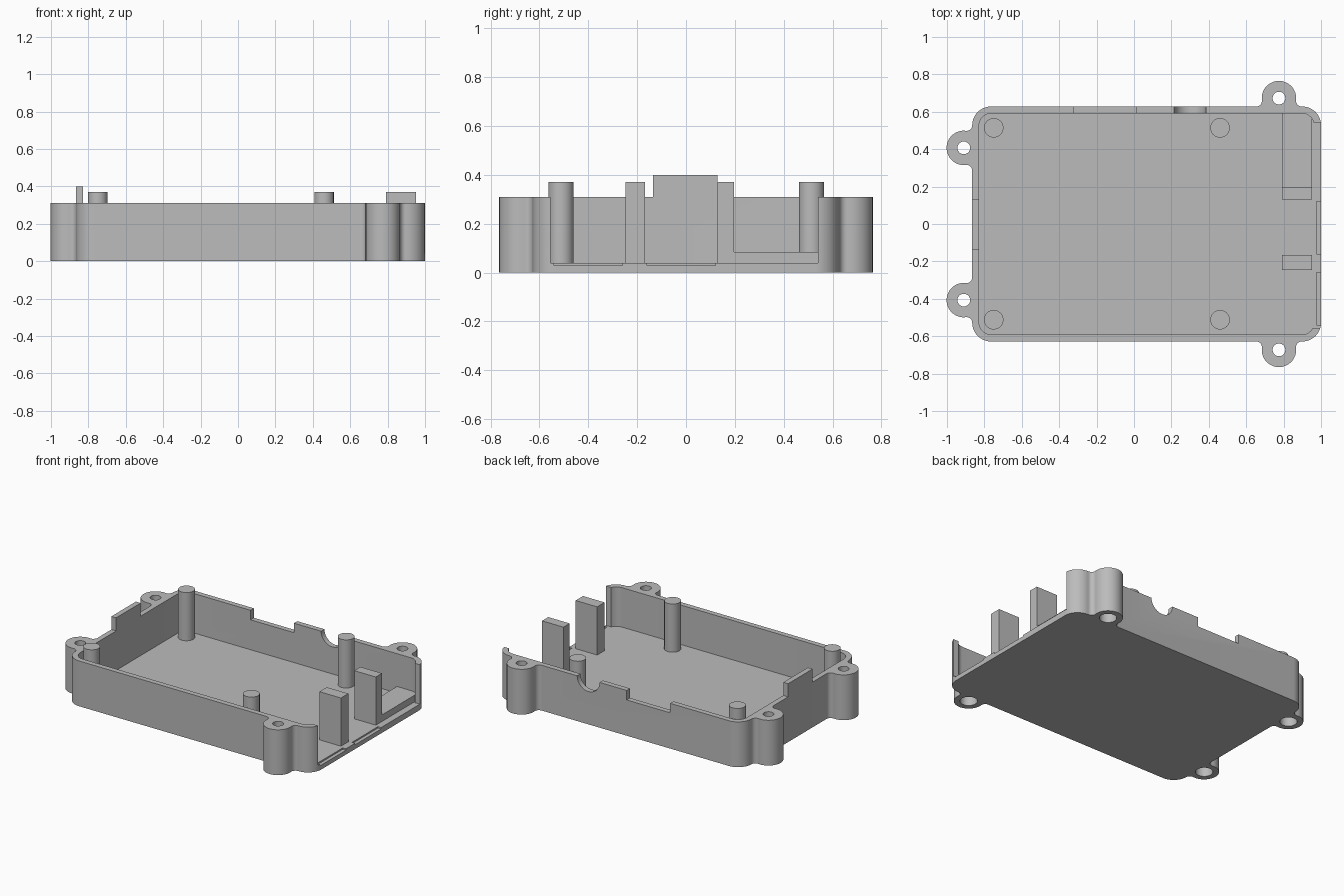
import bpy
import bmesh
from math import atan2, cos, sin, sqrt, pi, radians
from mathutils import Vector

cube = bpy.data.objects.get("Cube")
if cube:
    bpy.data.objects.remove(cube, do_unlink=True)

grey = bpy.data.materials.new("grey plastic")
grey.use_nodes = True
colour = (0.5, 0.5, 0.5, 1)
grey.diffuse_color = colour
grey.node_tree.nodes["Principled BSDF"].inputs["Base Color"].default_value = colour

# Main dimensions
X0, X1, Y = -0.865, 1.0, 0.628
FLOOR, RIM, PILLAR = 0.04, 0.31, 0.37
WALL = 0.036
LUG_R, LUG_OUT, FILLET = 0.092, 0.045, 0.03


def arc(cx, cy, r, a0, a1, n=12):
    return [Vector((cx + r * cos(a0 + (a1 - a0) * i / n),
                    cy + r * sin(a0 + (a1 - a0) * i / n))) for i in range(n + 1)]


def prism(name, points, z0, z1):
    """Extrude a closed outline from z0 to z1."""
    bm = bmesh.new()
    face = bm.faces.new([bm.verts.new((p.x, p.y, z0)) for p in points])
    top = bmesh.ops.extrude_face_region(bm, geom=[face])["geom"]
    verts = [g for g in top if isinstance(g, bmesh.types.BMVert)]
    bmesh.ops.translate(bm, verts=verts, vec=(0, 0, z1 - z0))
    bmesh.ops.recalc_face_normals(bm, faces=bm.faces)
    mesh = bpy.data.meshes.new(name)
    bm.to_mesh(mesh)
    bm.free()
    mesh.materials.append(grey)
    obj = bpy.data.objects.new(name, mesh)
    bpy.context.collection.objects.link(obj)
    return obj


def block(name, x0, x1, y0, y1, z0, z1):
    corners = [Vector(c) for c in ((x0, y0), (x1, y0), (x1, y1), (x0, y1))]
    return prism(name, corners, z0, z1)


def rod(name, x, y, r, z0, z1):
    return prism(name, arc(x, y, r, 0, 2 * pi, 40)[:-1], z0, z1)


def cut(obj, cutter):
    cutter.hide_render = True
    mod = obj.modifiers.new("cut", "BOOLEAN")
    mod.operation = "DIFFERENCE"
    mod.solver = "EXACT"
    mod.object = cutter
    bpy.context.view_layer.objects.active = obj
    bpy.ops.object.modifier_apply(modifier=mod.name)
    bpy.data.objects.remove(cutter, do_unlink=True)


def lug(x, y, nx, ny):
    """Outline of a screw lug blended into the wall at x, y."""
    reach = sqrt((LUG_R + FILLET) ** 2 - (LUG_OUT - FILLET) ** 2)
    a = atan2(LUG_OUT - FILLET, reach)
    pts = arc(-reach, FILLET, FILLET, -pi / 2, a, 8)
    pts += arc(0, LUG_OUT, LUG_R, pi + a, -a, 32)[1:]
    pts += arc(reach, FILLET, FILLET, pi - a, 1.5 * pi, 8)[1:]
    n, t = Vector((nx, ny)), Vector((-ny, nx))
    return [Vector((x, y)) + t * p.x + n * p.y for p in pts]


def corner(i, inset, r):
    """Rounded corner, numbered anticlockwise from right back."""
    cx = X1 - inset - r if i in (0, 3) else X0 + inset + r
    cy = (Y - inset - r) * (1 if i < 2 else -1)
    return arc(cx, cy, r, i * pi / 2, (i + 1) * pi / 2)


# Tray with four lugs
LX, LY = 0.775, 0.407
outline = (lug(LX, -Y, 0, -1) + corner(3, 0, 0.1) + corner(0, 0, 0.1)
           + lug(LX, Y, 0, 1) + corner(1, 0, 0.1)
           + lug(X0, LY, -1, 0) + lug(X0, -LY, -1, 0) + corner(2, 0, 0.1))
tray = prism("tray", outline, 0, RIM)
cavity = [p for i in range(4) for p in corner(i, WALL, 0.068)]
cut(tray, prism("cavity_cutter", cavity, FLOOR, 1))

# Open side with two shallow port recesses
cut(tray, block("opening_cutter", 0.93, 1.1, -0.555, 0.54, FLOOR, 1))
for y0, y1 in ((-0.54, -0.26), (-0.16, 0.12)):
    cut(tray, block("port_cutter", 0.976, 1.1, y0, y1, 0.03, 1))

# Back wall: wide notch and half-round cable notch
cut(tray, block("notch_cutter", -0.32, 0.01, 0.56, 0.7, RIM - 0.065, 1))
cable = rod("cable_cutter", 0, 0, 0.085, -0.06, 0.06)
cable.rotation_euler.x = radians(90)
cable.location = (0.3, 0.62, RIM)
bpy.context.view_layer.update()
cut(tray, cable)

# Screw holes, wider from below
for side in (-1, 1):
    for x, y in ((X0 - LUG_OUT, LY), (LX, Y + LUG_OUT)):
        cut(tray, rod("hole_cutter", x, y * side, 0.034, -0.1, 1))
        cut(tray, rod("counterbore_cutter", x, y * side, 0.054, -0.1, 0.2))

parts = [tray]

# Raised tab on the end wall
parts.append(block("end_tab", X0, X0 + WALL, -0.135, 0.13, RIM, 0.40))

# Round board posts
for x, end in ((-0.75, "right"), (0.46, "left")):
    for y, depth in ((-0.512, "front"), (0.514, "back")):
        parts.append(rod(f"post_{depth}_{end}", x, y, 0.052, FLOOR - 0.01, PILLAR))

# Square pillars and low ledge
parts.append(block("pillar_front", 0.79, 0.953, -0.247, -0.167, FLOOR - 0.01, PILLAR))
parts.append(block("pillar_back", 0.79, 0.953, 0.13, 0.197, FLOOR - 0.01, PILLAR))
parts.append(block("ledge", 0.79, 0.953, 0.197, 0.6, FLOOR - 0.01, 0.085))

bpy.ops.object.select_all(action="DESELECT")
for obj in parts:
    obj.select_set(True)
bpy.context.view_layer.objects.active = tray
bpy.ops.object.shade_smooth_by_angle(angle=radians(30))
